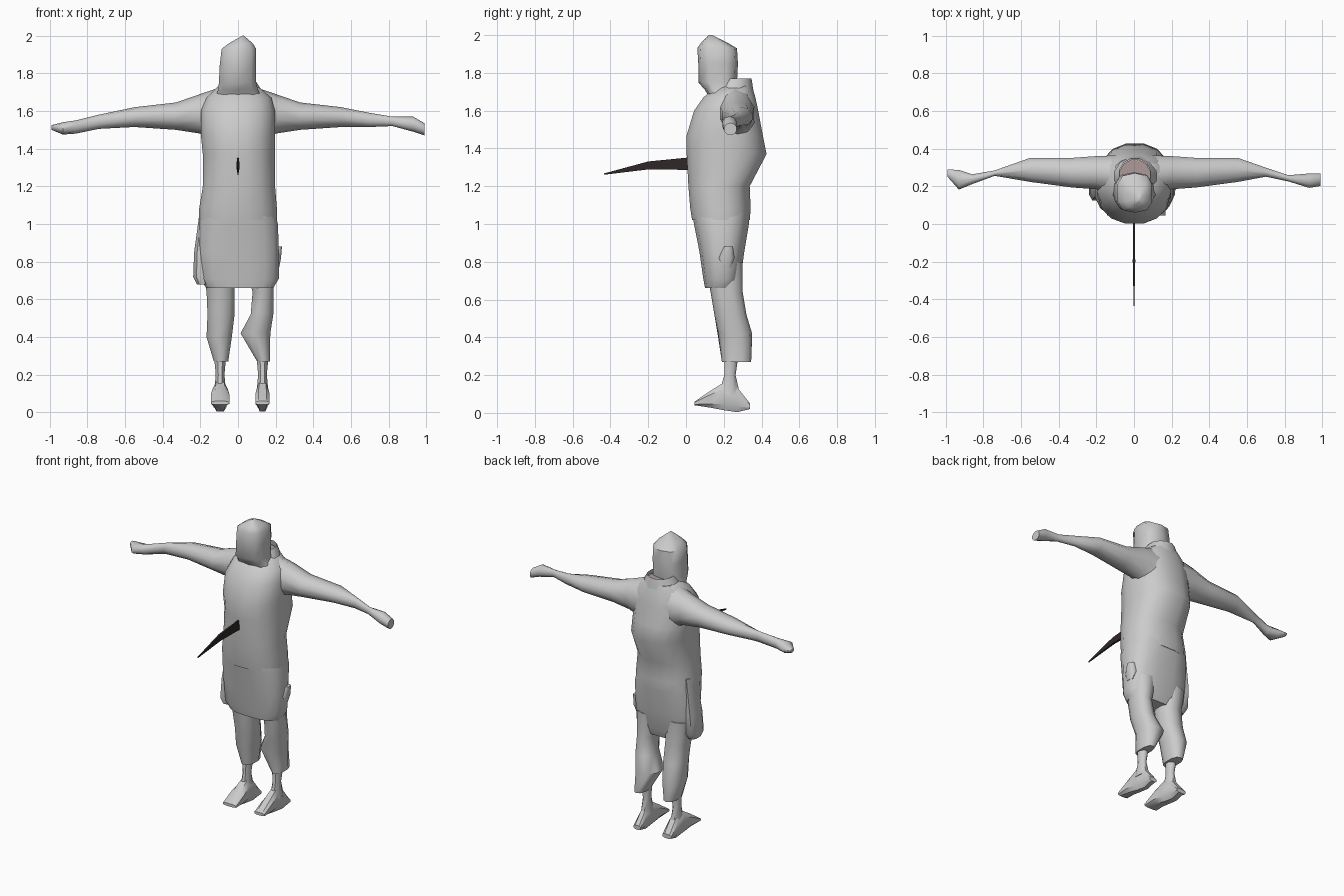
import bpy, bmesh, math
from mathutils import Vector

if "Cube" in bpy.data.objects:
    bpy.data.objects.remove(bpy.data.objects["Cube"], do_unlink=True)


def make_material(name, colour):
    mat = bpy.data.materials.new(name)
    mat.use_nodes = True
    mat.diffuse_color = (*colour, 1)
    bsdf = mat.node_tree.nodes["Principled BSDF"]
    bsdf.inputs["Base Color"].default_value = (*colour, 1)
    bsdf.inputs["Roughness"].default_value = 0.9
    return mat


grey = make_material("plain grey", (.6, .6, .6))
dark_brown = make_material("dark brown", (.03, .02, .02))
dusty_pink = make_material("dusty pink", (.42, .33, .32))


def place(axis, t, a, b):
    """Turn a distance along an axis and two cross coordinates into a point."""
    return Vector({"x": (t, a, b), "y": (a, t, b), "z": (a, b, t)}[axis])


def loft(name, axis, rings, material=grey, sides=12, power=1.0, angle=50,
         cap_end=True):
    """Skin rings of (position, min a, max a, min b, max b) along an axis."""
    bm = bmesh.new()
    loops = []
    for t, a0, a1, b0, b1 in rings:
        loop = []
        for i in range(sides):
            turn = math.tau * (i + .5) / sides
            c, s = math.cos(turn), math.sin(turn)
            c = math.copysign(abs(c) ** power, c)
            s = math.copysign(abs(s) ** power, s)
            a = (a0 + a1) / 2 + c * (a1 - a0) / 2
            b = (b0 + b1) / 2 + s * (b1 - b0) / 2
            loop.append(bm.verts.new(place(axis, t, a, b)))
        loops.append(loop)
    for low, high in zip(loops, loops[1:]):
        for i in range(sides):
            j = (i + 1) % sides
            bm.faces.new((low[i], low[j], high[j], high[i]))
    bm.faces.new(loops[0])
    if cap_end:
        bm.faces.new(loops[-1])
    bmesh.ops.recalc_face_normals(bm, faces=bm.faces)
    mesh = bpy.data.meshes.new(name)
    bm.to_mesh(mesh)
    bm.free()
    obj = bpy.data.objects.new(name, mesh)
    bpy.context.collection.objects.link(obj)
    mesh.materials.append(material)
    bpy.ops.object.select_all(action="DESELECT")
    obj.select_set(True)
    bpy.context.view_layer.objects.active = obj
    bpy.ops.object.shade_smooth_by_angle(angle=math.radians(angle))
    return obj


def mirrored(rings):
    return [(-t, *rest) for t, *rest in rings]


# Shirt body with a hunched back
loft("torso", "z", [
    (1.02, -.21, .21, .03, .34), (1.08, -.21, .21, .02, .345),
    (1.2, -.19, .2, .01, .34), (1.37, -.19, .2, 0, .43),
    (1.47, -.2, .2, 0, .41), (1.6, -.2, .2, .04, .385),
    (1.67, -.17, .18, .09, .37), (1.73, -.11, .11, .16, .35)],
    sides=16, power=.85)

# Collar, open at the nape, with the skin below it
loft("collar", "z", [(1.6, -.16, .16, .14, .375), (1.71, -.12, .13, .14, .36),
                     (1.77, -.08, .09, .18, .35)], cap_end=False)
loft("nape", "z", [(1.735, -.08, .09, .17, .345), (1.74, -.08, .09, .17, .345)],
     dusty_pink)

# Head and hood
loft("head", "z", [
    (1.66, -.13, .14, .13, .28), (1.71, -.11, .11, .1, .26),
    (1.75, -.105, .1, .065, .27), (1.85, -.1, .1, .065, .275),
    (1.93, -.09, .1, .06, .27), (1.96, -.05, .08, .08, .22),
    (2, .025, .03, .12, .14)], sides=10, power=.7)

# Baggy shorts with side pockets
loft("shorts", "z", [
    (.66, -.17, .19, .1, .27), (.71, -.21, .22, .09, .29),
    (.85, -.215, .22, .07, .31), (1, -.21, .215, .04, .335),
    (1.06, -.2, .2, .03, .34)], sides=16, power=.75)
loft("right_pocket", "z", [(.68, -.22, -.16, .13, .23), (.72, -.24, -.16, .12, .26),
                           (.85, -.235, -.16, .13, .27), (1.1, -.2, -.16, .16, .27)],
     sides=8, power=.7)
loft("left_pocket", "z", [(.77, .17, .22, .18, .24), (.82, .17, .23, .17, .26),
                          (.88, .17, .235, .2, .25)], sides=8, power=.7)

# Arms share the sleeve and differ at the hands
sleeve = [(.08, .14, .37, 1.42, 1.73), (.2, .18, .365, 1.48, 1.69),
          (.33, .19, .355, 1.5, 1.645), (.55, .22, .355, 1.515, 1.62)]
left_hand = [(.7, .25, .3, 1.515, 1.59), (.82, .225, .26, 1.52, 1.57),
             (.93, .19, .27, 1.49, 1.57), (.99, .2, .27, 1.47, 1.535)]
right_hand = [(.74, .255, .285, 1.505, 1.58), (.86, .21, .265, 1.48, 1.55),
              (.93, .18, .29, 1.475, 1.54), (.99, .25, .29, 1.5, 1.525)]
loft("left_arm", "x", sleeve + left_hand, sides=10)
loft("right_arm", "x", mirrored(sleeve + right_hand), sides=10)

# Trouser legs ending in loose cuffs
loft("left_leg", "z", [(.27, .1, .17, .19, .345), (.42, .01, .175, .17, .35),
                       (.52, .065, .19, .15, .32), (.64, .075, .19, .13, .3),
                       (.8, .03, .2, .1, .3)], sides=10, power=.85)
loft("right_leg", "z", [(.27, -.13, -.05, .19, .345), (.4, -.17, -.03, .17, .35),
                        (.52, -.165, -.015, .15, .32), (.64, -.17, -.015, .13, .3),
                        (.8, -.2, -.02, .1, .3)], sides=10, power=.85)

# Ankles and wedge-shaped feet
for side, x, wide in (("left", .13, .04), ("right", -.095, .052)):
    loft(side + "_ankle", "z", [(.1, x - .035, x + .035, .17, .29),
                                (.2, x - .025, x + .025, .2, .265),
                                (.3, x - .035, x + .035, .2, .28)], sides=8)
    loft(side + "_foot", "y", [
        (.045, x - wide, x + wide, .04, .06), (.13, x - wide, x + wide, .025, .12),
        (.2, x - wide * .8, x + wide * .8, .01, .165),
        (.27, x - wide * .7, x + wide * .7, 0, .14),
        (.34, x - wide * .7, x + wide * .7, .02, .05)],
        sides=8, power=.7, angle=30)

# Thin blade standing out of the belly
loft("blade", "y", [(.03, -.006, .006, 1.28, 1.36), (-.2, -.008, .008, 1.285, 1.335),
                    (-.435, -.002, .002, 1.26, 1.268)],
     dark_brown, sides=4, power=.5, angle=20)
